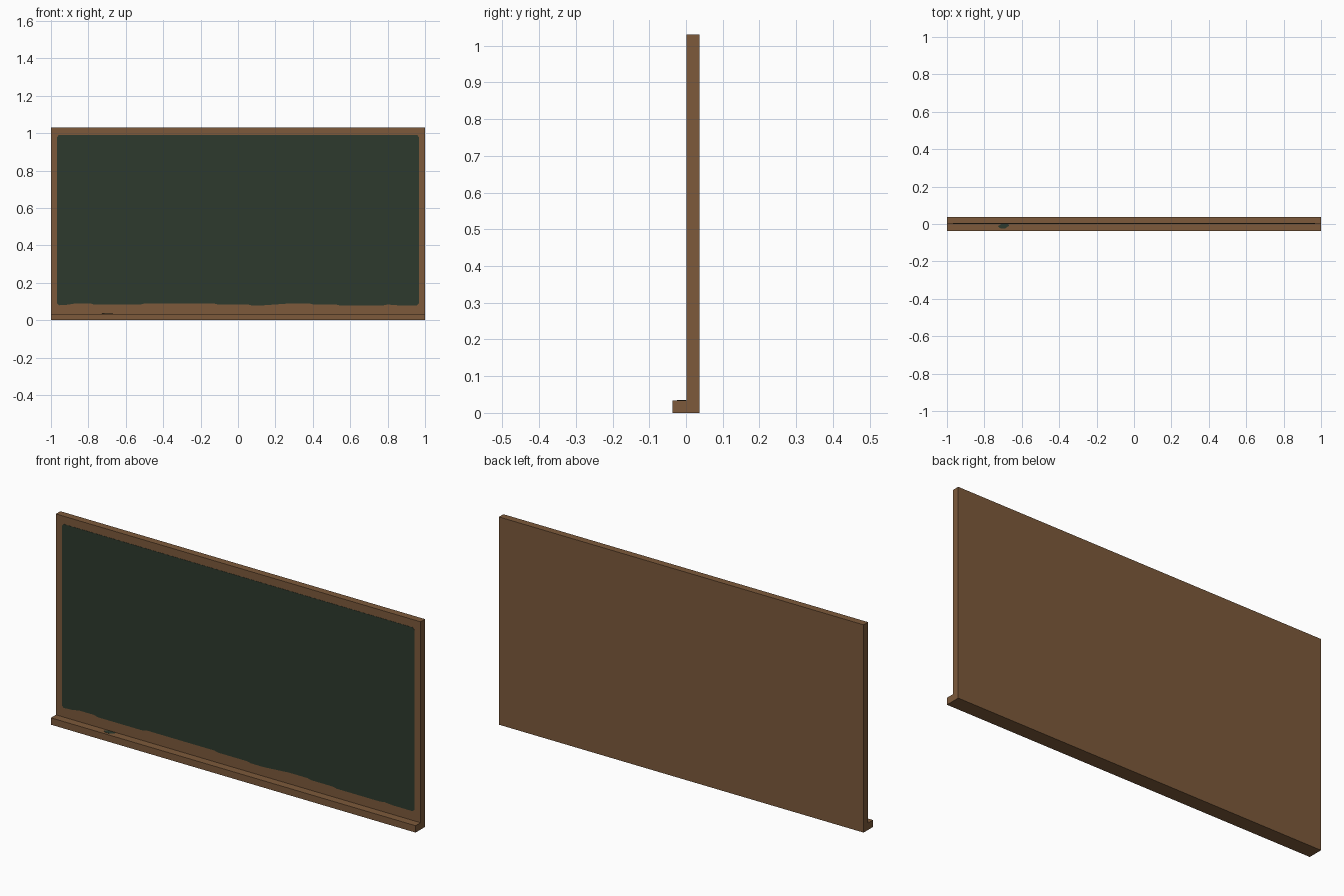
import bpy
import bmesh
from mathutils import Vector

if "Cube" in bpy.data.objects:
    bpy.data.objects.remove(bpy.data.objects["Cube"])


def material(name, rgb):
    m = bpy.data.materials.new(name)
    m.diffuse_color = (*rgb, 1.0)
    m.use_nodes = True
    m.node_tree.nodes["Principled BSDF"].inputs["Base Color"].default_value = m.diffuse_color
    return m


wood = material("brown_wood", (0.205, 0.102, 0.044))
green = material("dark_green_slate", (0.026, 0.042, 0.027))


def prism(name, outline, offset, mat):
    """Extrude a flat closed outline along an offset vector."""
    bm = bmesh.new()
    face = bm.faces.new([bm.verts.new(p) for p in outline])
    ext = bmesh.ops.extrude_face_region(bm, geom=[face], use_keep_orig=True)
    verts = [g for g in ext["geom"] if isinstance(g, bmesh.types.BMVert)]
    bmesh.ops.translate(bm, verts=verts, vec=Vector(offset))
    bmesh.ops.recalc_face_normals(bm, faces=bm.faces)
    mesh = bpy.data.meshes.new(name)
    bm.to_mesh(mesh)
    bm.free()
    mesh.materials.append(mat)
    obj = bpy.data.objects.new(name, mesh)
    bpy.context.collection.objects.link(obj)
    return obj


FRONT = 0.002    # front plane of the backboard
BACK = 0.037
TRAY_TOP = 0.034
SKIN = 0.001     # thickness of the painted plates

# Wooden board and chalk tray, one L-shaped section
section = [(-0.037, 0), (BACK, 0), (BACK, 1.03), (FRONT, 1.03),
           (FRONT, TRAY_TOP), (-0.037, TRAY_TOP)]
prism("board_and_tray", [(-1, y, z) for y, z in section], (2, 0, 0), wood)

# Green writing surface: clipped top corners, slightly uneven lower edge
lower = [(-0.957, 0.08), (-0.91, 0.083), (-0.87, 0.09), (-0.79, 0.09),
         (-0.77, 0.084), (-0.52, 0.084), (-0.50, 0.09), (-0.13, 0.09),
         (-0.11, 0.085), (0.05, 0.085), (0.07, 0.08), (0.14, 0.08),
         (0.28, 0.09), (0.38, 0.09), (0.40, 0.085), (0.52, 0.085),
         (0.54, 0.08), (0.78, 0.08), (0.80, 0.084), (0.85, 0.08), (0.957, 0.08)]
upper = [(0.967, 0.09), (0.967, 0.98), (0.957, 0.991),
         (-0.957, 0.991), (-0.967, 0.98), (-0.967, 0.09)]
prism("writing_surface", [(x, FRONT, z) for x, z in lower + upper],
      (0, -SKIN, 0), green)

# Small green patch on the tray
patch = [(-0.728, -0.012), (-0.713, -0.024), (-0.69, -0.024), (-0.668, -0.01),
         (-0.672, 0.0), (-0.71, 0.0)]
prism("tray_patch", [(x, y, TRAY_TOP) for x, y in patch], (0, 0, SKIN), green)
